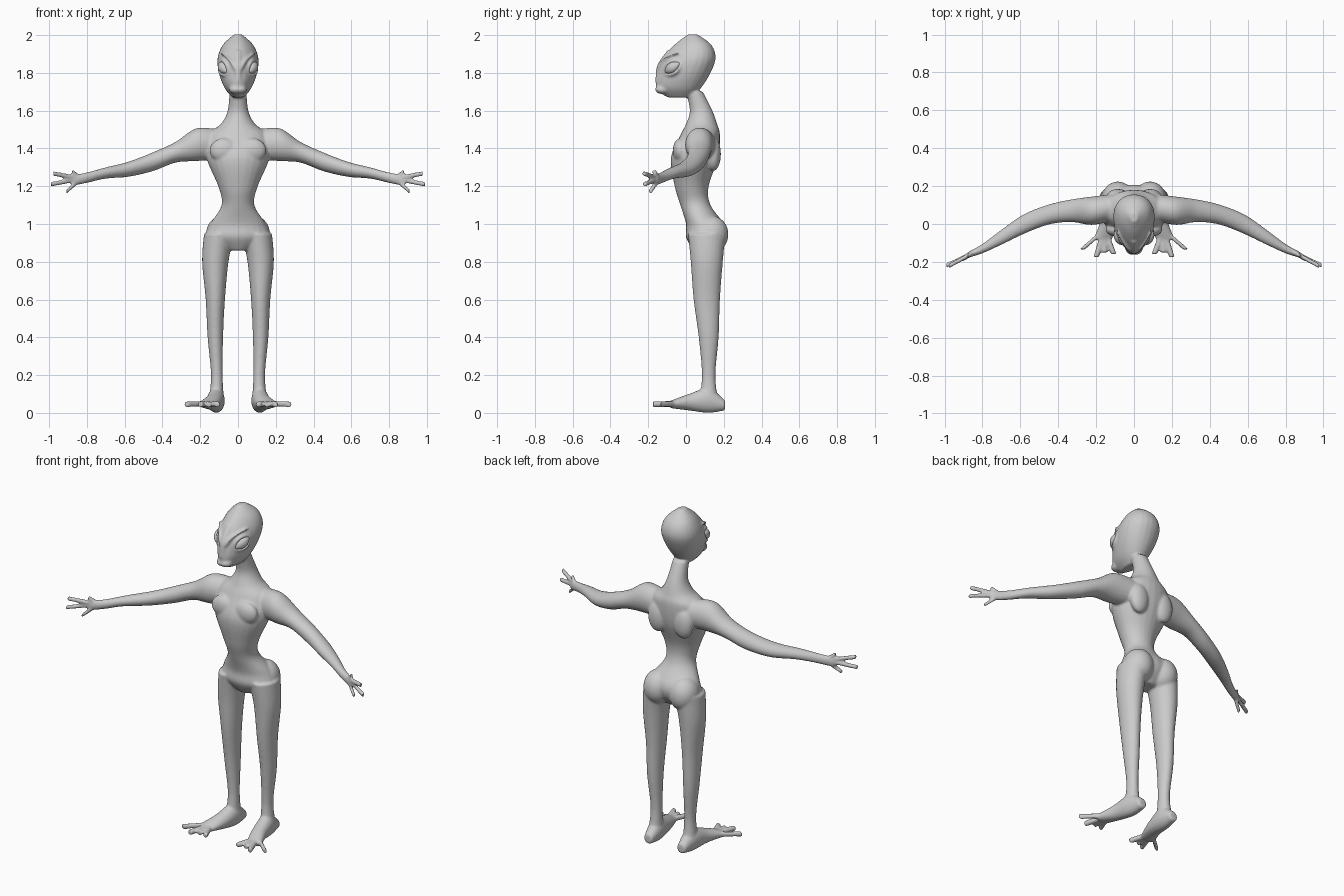
import bpy
import bmesh
from math import sin, cos, pi
from mathutils import Vector, Matrix

cube = bpy.data.objects.get("Cube")
if cube:
    bpy.data.objects.remove(cube, do_unlink=True)

# One skin colour
skin = bpy.data.materials.new("grey_skin")
skin.use_nodes = True
grey = (0.6, 0.6, 0.6, 1)
skin.diffuse_color = grey
skin.node_tree.nodes["Principled BSDF"].inputs["Base Color"].default_value = grey

flesh = bmesh.new()
SIDES = 24
STEPS = 6


def smooth_sections(sections):
    """Fill in sections along a smooth path through the given ones."""
    points = [Vector(section) for section in sections]
    filled = []
    for i, (start, end) in enumerate(zip(points, points[1:])):
        before = points[max(i - 1, 0)]
        after = points[min(i + 2, len(points) - 1)]
        leave, arrive = (end - before) / 2, (after - start) / 2
        for step in range(STEPS):
            t = step / STEPS
            ease = t * t * (3 - 2 * t)
            filled.append(start.lerp(end, ease) + leave * t * (1 - t) ** 2
                          - arrive * t * t * (1 - t))
    return filled + [points[-1]]


def loft(axis, sections, mirror=True, taper=0):
    """Skin ellipses (x, y, z, radius, radius) lying across an axis."""
    u, v = [i for i in range(3) if i != "xyz".index(axis)]
    for side in (1, -1) if mirror else (1,):
        rings = []
        for section in smooth_sections(sections):
            ring = []
            for k in range(SIDES):
                angle = 2 * pi * k / SIDES
                point = Vector(section[:3])
                point[u] += section[3] * cos(angle) * (1 + taper * sin(angle))
                point[v] += section[4] * sin(angle)
                point.x *= side
                ring.append(flesh.verts.new(point))
            rings.append(ring)
        for ring, above in zip(rings, rings[1:]):
            for k in range(SIDES):
                n = (k + 1) % SIDES
                flesh.faces.new((ring[k], ring[n], above[n], above[k]))
        flesh.faces.new(rings[0][::-1])
        flesh.faces.new(rings[-1])


def column(profile, taper=0):
    """Central upright form from rows of height, half width, front, back."""
    loft("z", [(0, (front + back) / 2, height, width, (back - front) / 2)
               for height, width, front, back in profile], False, taper)


def rod(axis, radius, *points, mirror=True):
    """Round rod through points, for digits and ridges."""
    loft(axis, [(*point, radius, radius) for point in points], mirror)


def ball(center, radii):
    """A mirrored pair of ellipsoids."""
    for side in (1, -1):
        place = Matrix.Translation((center[0] * side, center[1], center[2]))
        bmesh.ops.create_icosphere(flesh, subdivisions=3, radius=1,
                                   matrix=place @ Matrix.Diagonal((*radii, 1)))


# Torso and neck
column([(.86, .06, .04, .15), (.93, .16, 0, .2), (1, .147, 0, .2),
        (1.1, .087, -.03, .13), (1.2, .105, -.06, .12), (1.35, .167, -.08, .17),
        (1.47, .16, -.03, .18), (1.53, .09, 0, .165), (1.6, .055, .02, .14),
        (1.7, .045, 0, .09)])

# Shoulder blades, chest and buttocks
ball((.085, .145, 1.37), (.06, .04, .09))
ball((.075, -.03, 1.39), (.075, .04, .065))
ball((.085, .135, .945), (.085, .09, .1))

# Head, narrower towards the face
column([(1.67, .03, -.1, .03), (1.72, .07, -.157, .08), (1.8, .1, -.15, .13),
        (1.88, .106, -.12, .157), (1.95, .078, -.06, .133), (2.004, .02, .01, .06)],
       taper=.2)

# Nose ridge, brows and muzzle
rod("z", .018, (0, -.08, 1.92), (0, -.135, 1.84), (0, -.145, 1.75), mirror=False)
rod("z", .013, (.012, -.143, 1.82), (.04, -.115, 1.87), (.085, -.04, 1.905))
ball((.012, -.122, 1.712), (.036, .042, .025))

# Eye frame: long, outward and height directions
eye_center = Vector((.083, -.075, 1.828))
eye_long = Vector((.4, .8, .5)).normalized()
eye_up = Vector((.85, -.5, .1)).cross(eye_long).normalized()
eye_out = eye_long.cross(eye_up)


def eye_point(u, v, w):
    """Almond surface that wraps around the head."""
    pinch = max(0, 1 - u * u) ** .3
    return (eye_center + eye_long * u * .052 + eye_up * v * pinch * .027
            + eye_out * (w * .02 - u * u * .012))


# Eyelid rims
RIM_BEADS = 40
for bead in range(RIM_BEADS):
    angle = 2 * pi * bead / RIM_BEADS
    ball(eye_point(1.1 * cos(angle), 1.3 * sin(angle), 0), (.009, .009, .009))

# Arms and palms
loft("x", [(.1, .09, 1.42, .07, .08), (.22, .07, 1.42, .075, .087),
           (.33, .07, 1.38, .06, .055), (.45, .05, 1.33, .053, .05),
           (.58, 0, 1.29, .052, .04), (.7, -.07, 1.27, .04, .03),
           (.8, -.13, 1.245, .025, .028), (.88, -.165, 1.23, .015, .03)])

# Thumb and fingers
palm = (.83, -.143, 1.24)
for fingertip in ((.88, -.17, 1.28), (.978, -.222, 1.267),
                  (.992, -.22, 1.21), (.91, -.19, 1.17)):
    rod("x", .013, palm, fingertip)

# Legs
loft("z", [(.1, .11, .95, .08, .1), (.12, .11, .8, .07, .085),
           (.12, .11, .6, .051, .07), (.12, .12, .4, .041, .053),
           (.112, .12, .2, .031, .036), (.115, .12, .07, .04, .05)])

# Feet
loft("y", [(.11, .207, .04, .027, .027), (.115, .12, .065, .045, .065),
           (.13, .02, .057, .046, .045), (.165, -.08, .045, .05, .02)])

# Toes
for toe_x, toe_y in ((.275, -.135), (.2, -.175), (.155, -.15), (.107, -.16)):
    rod("y", .016, (.155, -.03, .05), (toe_x, toe_y, .045))


def finish(name, shape):
    """Turn a built shape into a smooth skin-coloured object."""
    bmesh.ops.recalc_face_normals(shape, faces=shape.faces)
    mesh = bpy.data.meshes.new(name)
    shape.to_mesh(mesh)
    shape.free()
    mesh.materials.append(skin)
    mesh.shade_smooth()
    thing = bpy.data.objects.new(name, mesh)
    bpy.context.collection.objects.link(thing)
    return thing


# Fuse the parts into one smooth body
body = finish("body", flesh)
fuse = body.modifiers.new("fuse", 'REMESH')
fuse.mode = 'VOXEL'
fuse.voxel_size = .006
fuse.use_smooth_shade = True
relax = body.modifiers.new("relax", 'SMOOTH')
relax.factor = .5
relax.iterations = 10

# Almond eyes
for name, side in (("left_eye", 1), ("right_eye", -1)):
    eye = bmesh.new()
    bmesh.ops.create_uvsphere(eye, u_segments=32, v_segments=16, radius=1)
    for vert in eye.verts:
        vert.co = eye_point(*vert.co)
        vert.co.x *= side
    finish(name, eye)
